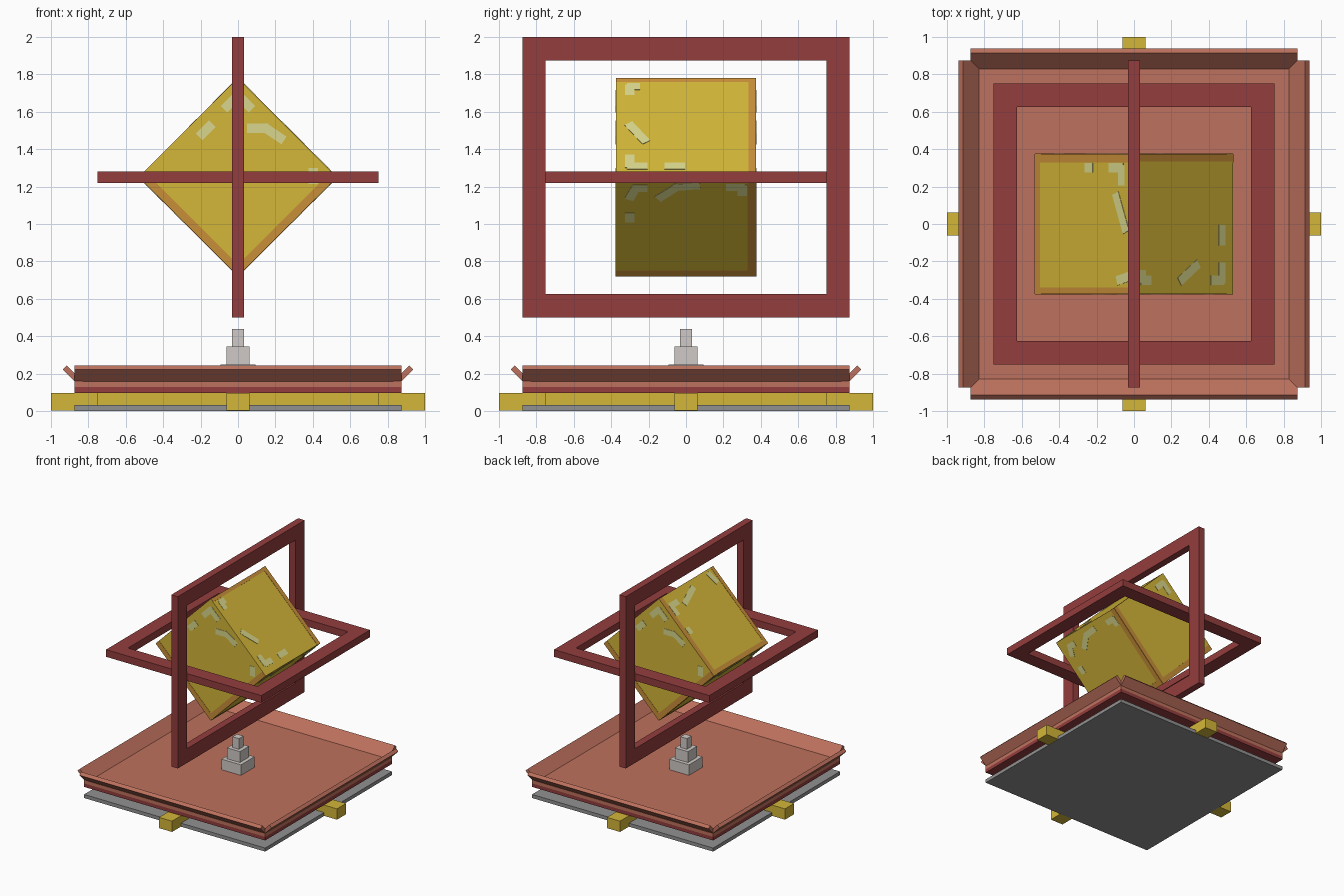
import bpy, bmesh
from math import pi, radians
from mathutils import Matrix, Vector

cube = bpy.data.objects.get("Cube")
if cube:
    bpy.data.objects.remove(cube, do_unlink=True)


def material(name, *rgb):
    """Flat colour given as sRGB bytes, stored as linear."""
    lin = [((c / 255 + 0.055) / 1.055) ** 2.4 for c in rgb] + [1]
    m = bpy.data.materials.new(name)
    m.use_nodes = True
    m.diffuse_color = lin
    bsdf = m.node_tree.nodes["Principled BSDF"]
    bsdf.inputs["Base Color"].default_value = lin
    bsdf.inputs["Roughness"].default_value = 0.8
    return m


GOLD = material("gold", 212, 182, 56)
ORANGE = material("orange_edge", 200, 142, 56)
PALE = material("pale_shine", 216, 214, 140)
MAROON = material("maroon", 148, 61, 61)
CLAY = material("clay", 190, 113, 93)
STONE = material("light_stone", 208, 202, 198)
GREY = material("grey", 145, 145, 145)


def make(name, bm, mat):
    bmesh.ops.recalc_face_normals(bm, faces=bm.faces)
    mesh = bpy.data.meshes.new(name)
    bm.to_mesh(mesh)
    bm.free()
    mesh.materials.append(mat)
    obj = bpy.data.objects.new(name, mesh)
    bpy.context.collection.objects.link(obj)
    return obj


def add_box(bm, size, matrix):
    bmesh.ops.create_cube(bm, size=1, matrix=matrix @ Matrix.Diagonal((*size, 1)))


def box(name, size, centre, mat, turn=Matrix()):
    bm = bmesh.new()
    add_box(bm, size, Matrix.Translation(centre) @ turn)
    return make(name, bm, mat)


def slab(name, half, z0, z1, mat):
    return box(name, (2 * half, 2 * half, z1 - z0), (0, 0, (z0 + z1) / 2), mat)


def ring(name, hx, hy, bar, depth, matrix, mat):
    """Rectangular frame with square-cut bars."""
    bm = bmesh.new()
    corners = [(-1, -1), (1, -1), (1, 1), (-1, 1)]
    outer = [bm.verts.new((sx * hx, sy * hy, -depth / 2)) for sx, sy in corners]
    inner = [bm.verts.new((sx * (hx - bar), sy * (hy - bar), -depth / 2)) for sx, sy in corners]
    for i in range(4):
        j = (i + 1) % 4
        bm.faces.new((outer[i], outer[j], inner[j], inner[i]))
    ext = bmesh.ops.extrude_face_region(bm, geom=bm.faces[:])
    top = [g for g in ext["geom"] if isinstance(g, bmesh.types.BMVert)]
    bmesh.ops.translate(bm, verts=top, vec=(0, 0, depth))
    bm.transform(matrix)
    return make(name, bm, mat)


# Base: plate, core, trim and tray
slab("base_plate", 0.875, 0, 0.031, GREY)
slab("base_core", 0.75, 0.031, 0.1, GOLD)
slab("tray_trim", 0.875, 0.097, 0.128, MAROON)
slab("tray", 0.875, 0.128, 0.158, CLAY)

# Connectors and tilted tray flaps on all four sides
for i, side in enumerate(("left", "back", "right", "front")):
    spin = Matrix.Rotation(i * pi / 2, 4, "Z")
    box("connector_" + side, (0.25, 0.125, 0.094), spin @ Vector((0.875, 0, 0.049)), GOLD, spin)
    tilt = spin @ Matrix.Rotation(radians(-45), 4, "Y")
    box("flap_" + side, (0.125, 1.75, 0.031), spin @ Vector((0.882, 0, 0.189)), CLAY, tilt)

# Stepped pedestal
for name, half, z0, z1 in (("lower", 0.094, 0.158, 0.25), ("middle", 0.0625, 0.25, 0.345),
                           ("upper", 0.031, 0.345, 0.438)):
    slab("pedestal_" + name, half, z0, z1, STONE)

# Crossed frames around the block
middle = Matrix.Translation((0, 0, 1.25))
ring("upright_frame", 0.75, 0.875, 0.125, 0.0625, middle @ Matrix.Rotation(pi / 2, 4, "Y"), MAROON)
ring("level_frame", 0.75, 0.75, 0.125, 0.0625, middle, MAROON)

# Floating block standing on an edge
H = 0.375
box("block", (2 * H,) * 3, (0, 0, 1.25), GOLD, Matrix.Rotation(pi / 4, 4, "Y"))


def face_frame(n, u):
    """Matrix of a block face: u across, v up, n outward."""
    n, u = Vector(n).normalized(), Vector(u).normalized()
    m = Matrix((u, n.cross(u), n)).transposed().to_4x4()
    return Matrix.Translation(Vector((0, 0, 1.25)) + n * H) @ m


def edging(name, frame, edges):
    """Thin strips along the edges named in a dict of widths."""
    bm = bmesh.new()
    for edge, w in edges.items():
        mid = H - w / 2
        sign = 1 if edge in ("right", "top") else -1
        if edge in ("left", "right"):
            add_box(bm, (w, 2 * H, 0.004), frame @ Matrix.Translation((sign * mid, 0, 0)))
        else:
            add_box(bm, (2 * H, w, 0.004), frame @ Matrix.Translation((0, sign * mid, 0)))
    make(name, bm, ORANGE)


def shine(name, frame, strokes, w=0.05):
    """Thin painted strokes between the points of each path."""
    bm = bmesh.new()
    for path in strokes:
        for a, b in zip(path, path[1:]):
            a, b = Vector((*a, 0)), Vector((*b, 0))
            d = b - a
            turn = d.to_track_quat("X", "Z").to_matrix().to_4x4()
            add_box(bm, (d.length + w * 0.6, w, 0.005), frame @ Matrix.Translation((a + b) / 2) @ turn)
    make(name, bm, PALE)


# Painted edging and shine on each face
upper_marks = [[(-0.3, 0.26), (-0.3, 0.31), (-0.26, 0.31)],
               [(-0.3, 0.02), (-0.22, -0.1)],
               [(-0.3, -0.22), (-0.3, -0.29), (-0.22, -0.29)],
               [(-0.1, -0.29), (-0.02, -0.29)]]
far_marks = [[(-0.3, 0.05), (-0.3, 0.02)],
             [(-0.3, 0.2), (-0.3, 0.28), (-0.22, 0.28)],
             [(-0.15, 0.24), (0.03, 0.31)],
             [(0.28, 0.34), (0.3, 0.26)]]
lower_marks = [[(-0.3, 0.05), (-0.3, 0.09)],
               [(-0.3, 0.22), (-0.27, 0.29), (-0.22, 0.29)],
               [(-0.14, 0.22), (-0.05, 0.3), (0.06, 0.31)],
               [(0.23, 0.3), (0.3, 0.3), (0.3, 0.25)]]
end_marks = [[(0.22, 0.31), (0.31, 0.31), (0.31, 0.22)],
             [(0.02, 0.3), (0.09, 0.3)],
             [(0.23, 0.14), (0.29, 0.08), (0.31, -0.02)],
             [(0.31, -0.26), (0.27, -0.3)]]
faces = {
    "upper_left": ((1, 0, 1), (0, 1, 0), dict(top=0.03, right=0.04), upper_marks),
    "upper_right": ((-1, 0, 1), (0, -1, 0), dict(bottom=0.04, left=0.045, right=0.035), far_marks),
    "lower_left": ((1, 0, -1), (0, 1, 0), dict(bottom=0.045, right=0.045), lower_marks),
    "lower_right": ((-1, 0, -1), (0, -1, 0), dict(bottom=0.045, left=0.045), lower_marks),
    "front": ((0, -1, 0), (1, 0, 1), dict(left=0.045, bottom=0.045), end_marks),
    "back": ((0, 1, 0), (-1, 0, 1), dict(left=0.045, bottom=0.045), end_marks),
}
for name, (n, u, edges, marks) in faces.items():
    frame = face_frame(n, u)
    edging("block_edging_" + name, frame, edges)
    shine("block_shine_" + name, frame, marks)
